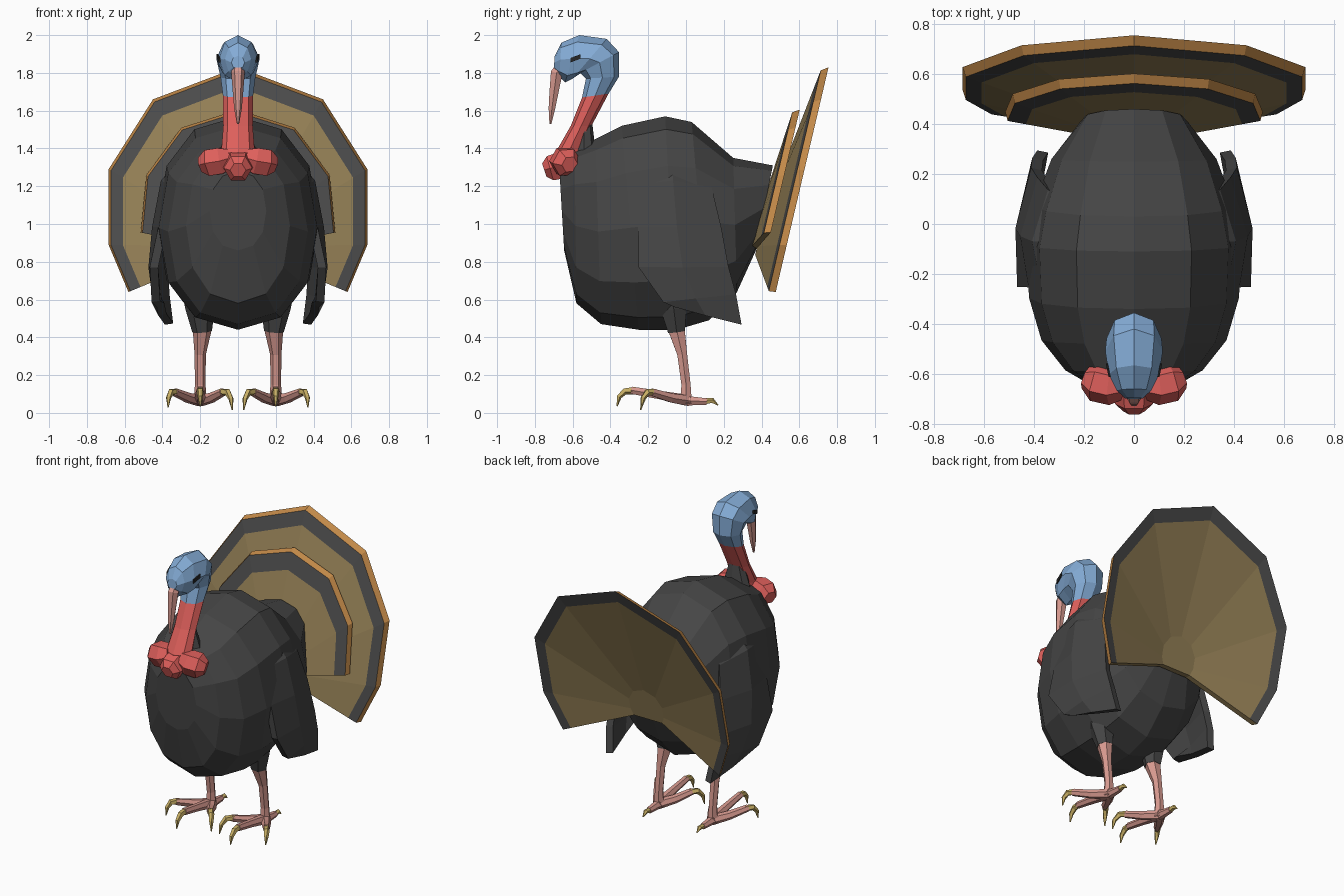
import bpy, bmesh, math
from mathutils import Vector


def material(name, rgb):
    m = bpy.data.materials.new(name)
    m.diffuse_color = (*rgb, 1)
    return m


FEATHER = material("charcoal feather", (0.06, 0.06, 0.06))
BAND = material("dark tail band", (0.07, 0.07, 0.07))
TAN = material("olive tan", (0.29, 0.21, 0.09))
ORANGE = material("copper edge", (0.56, 0.26, 0.068))
RED = material("wattle red", (0.73, 0.115, 0.105))
BLUE = material("head blue", (0.23, 0.41, 0.67))
PINK = material("leg pink", (0.68, 0.32, 0.275))
CLAW = material("claw yellow", (0.58, 0.43, 0.13))
EYE = material("eye black", (0.02, 0.02, 0.02))


def finish(name, bm, mats, mirror=False, solid=0):
    bmesh.ops.recalc_face_normals(bm, faces=bm.faces)
    me = bpy.data.meshes.new(name)
    bm.to_mesh(me)
    bm.free()
    for m in mats:
        me.materials.append(m)
    ob = bpy.data.objects.new(name, me)
    bpy.context.collection.objects.link(ob)
    if solid:
        s = ob.modifiers.new("thickness", 'SOLIDIFY')
        s.thickness, s.offset = solid, 0
    if mirror:
        ob.modifiers.new("mirror", 'MIRROR').use_mirror_merge = False
    return ob


def skin(bm, rings, mat_rule=lambda i: 0):
    """Bridge successive closed rings of points and cap both ends."""
    vs = [[bm.verts.new(p) for p in r] for r in rings]
    n = len(vs[0])
    for i in range(len(vs) - 1):
        for j in range(n):
            k = (j + 1) % n
            f = bm.faces.new((vs[i][j], vs[i][k], vs[i + 1][k], vs[i + 1][j]))
            f.material_index = mat_rule(i)
    bm.faces.new(vs[0]).material_index = mat_rule(0)
    bm.faces.new(vs[-1]).material_index = mat_rule(len(vs) - 2)


def full(v, power):
    return math.copysign(abs(v) ** power, v) if abs(v) > 1e-6 else 0


def loft(name, rows, sides, mats, rule=lambda i: 0, power=1.0):
    """Rows: (y, z of one end), (y, z of the other end), half width."""
    rings = []
    for ya, za, yb, zb, w in rows:
        a, b = Vector((0, ya, za)), Vector((0, yb, zb))
        rings.append([(a + b) / 2 + (a - b) / 2 * full(math.cos(t), power)
                      + Vector((w * full(math.sin(t), power), 0, 0))
                      for t in (math.tau * i / sides for i in range(sides))])
    bm = bmesh.new()
    skin(bm, rings, rule)
    return finish(name, bm, mats)


def tube(bm, pts, sides=6):
    """Tapered limb through (x, y, z, radius) points."""
    ps = [Vector(p[:3]) for p in pts]
    rings = []
    for i, p in enumerate(ps):
        d = ps[min(i + 1, len(ps) - 1)] - ps[max(i - 1, 0)]
        ref = Vector((1, 0, 0)) if abs(d.normalized().x) < 0.9 else Vector((0, 1, 0))
        u = d.cross(ref).normalized()
        v = d.cross(u).normalized()
        rings.append([p + pts[i][3] * (u * math.cos(t) + v * math.sin(t))
                      for t in (math.tau * (j + 0.5) / sides for j in range(sides))])
    skin(bm, rings)


def limbs(name, paths, mat, mirror=True, sides=6):
    bm = bmesh.new()
    for p in paths:
        tube(bm, p, sides)
    return finish(name, bm, [mat], mirror)


# Body
loft("body", [
    (-0.67, 1.28, -0.645, 0.86, 0.15), (-0.59, 1.40, -0.58, 0.58, 0.275),
    (-0.48, 1.45, -0.45, 0.47, 0.37), (-0.34, 1.52, -0.25, 0.44, 0.42),
    (-0.11, 1.57, -0.05, 0.44, 0.43), (0.03, 1.54, 0.12, 0.49, 0.40),
    (0.25, 1.35, 0.27, 0.64, 0.33), (0.46, 1.31, 0.37, 0.86, 0.21)], 12, [FEATHER], power=0.9)

# Neck base, then neck and head in red and blue
loft("neck_base", [(-0.60, 1.30, -0.48, 1.40, 0.11), (-0.58, 1.54, -0.497, 1.54, 0.045)],
     8, [FEATHER])
loft("neck_and_head", [
    (-0.68, 1.26, -0.56, 1.27, 0.085), (-0.69, 1.38, -0.545, 1.40, 0.088),
    (-0.61, 1.52, -0.50, 1.52, 0.078), (-0.55, 1.67, -0.41, 1.69, 0.08),
    (-0.53, 1.77, -0.355, 1.78, 0.092), (-0.56, 1.80, -0.355, 1.91, 0.11),
    (-0.60, 1.77, -0.42, 1.98, 0.115), (-0.64, 1.75, -0.565, 2.0, 0.10),
    (-0.67, 1.78, -0.66, 1.96, 0.07), (-0.70, 1.82, -0.695, 1.89, 0.035)],
    8, [RED, BLUE], lambda i: 0 if i < 3 else 1)

# Snood hanging over the face
limbs("snood", [[(0, -0.65, 1.85, 0.03), (0, -0.685, 1.80, 0.036), (0, -0.70, 1.69, 0.027),
                 (0, -0.71, 1.61, 0.02), (0, -0.718, 1.53, 0.006)]], PINK, mirror=False)

# Wattles: faceted lobes growing out of the neck
limbs("wattle_side", [[(0.04, -0.645, 1.35, 0.055), (0.09, -0.645, 1.335, 0.08),
                       (0.155, -0.63, 1.325, 0.08), (0.195, -0.615, 1.315, 0.045)]], RED)
limbs("wattle_centre", [[(0, -0.61, 1.34, 0.055), (0, -0.66, 1.31, 0.083),
                         (0, -0.72, 1.295, 0.076), (0, -0.75, 1.285, 0.042)]], RED, mirror=False)

# Eyes as thin slanted plates lying on the head
bm = bmesh.new()
bmesh.ops.create_cube(bm, size=1)
for v in bm.verts:
    x, y, z = v.co
    v.co = (0.103 + x * 0.008 + y * 0.011, -0.585 + y * 0.055, 1.877 + z * 0.024 + y * 0.02)
finish("eye", bm, [EYE], True)

# Wings: sheet of rows, each front, middle and back point, flush with the shoulders
wing_rows = [
    ((0.22, -0.20, 1.37), (0.24, -0.08, 1.39), (0.22, 0.06, 1.33)),
    ((0.35, -0.25, 1.20), (0.388, -0.07, 1.22), (0.325, 0.13, 1.18)),
    ((0.40, -0.25, 0.98), (0.433, -0.05, 0.98), (0.365, 0.18, 0.98)),
    ((0.445, -0.25, 0.77), (0.452, -0.02, 0.77), (0.39, 0.22, 0.77)),
    ((0.435, -0.12, 0.59), (0.43, 0.05, 0.61), (0.385, 0.26, 0.63)),
    ((0.41, -0.06, 0.57), (0.40, 0.10, 0.52), (0.365, 0.29, 0.47))]
bm = bmesh.new()
grid = [[bm.verts.new(p) for p in r] for r in wing_rows]
for i in range(len(grid) - 1):
    for j in range(2):
        bm.faces.new((grid[i][j], grid[i][j + 1], grid[i + 1][j + 1], grid[i + 1][j]))
finish("wing", bm, [FEATHER], True, 0.045)


def fan(name, half, apex, plane_y, band, depth):
    """Dished tail fan: half rim outline (x, z), pushed-forward apex, leaning plane."""
    outline = [(-x, z) for x, z in reversed(half[1:])] + half
    rim = [Vector((x, plane_y + 0.235 * (z - 0.64), z)) for x, z in outline]
    hub = Vector(apex)
    lift = Vector((0, -depth, 0))
    bm = bmesh.new()
    # front hub, front band, front edge, rim, back band, back hub
    rows = [[bm.verts.new(hub.lerp(p, t) + lift * k) for p in rim]
            for t, k in ((0.18, 1), (band, 1), (0.982, 1), (1, 0), (band + 0.02, 0), (0.18, 0))]
    for i, m in enumerate((0, 1, 2, 1, 0)):
        for j in range(len(rim) - 1):
            f = bm.faces.new((rows[i][j], rows[i][j + 1], rows[i + 1][j + 1], rows[i + 1][j]))
            f.material_index = m
    # hub plates and lower edges
    bm.faces.new(rows[0])
    bm.faces.new(rows[-1])
    bm.faces.new((rows[0][0], rows[0][-1], rows[-1][-1], rows[-1][0]))
    for j in (0, -1):
        bm.faces.new([r[j] for r in rows])
    finish(name, bm, [TAN, BAND, ORANGE])


# Tail fans
fan("tail_outer_fan", [(0, 1.83), (0.45, 1.66), (0.685, 1.29), (0.685, 0.89), (0.58, 0.64)],
    (0, 0.385, 0.88), 0.475, 0.89, 0.035)
fan("tail_inner_fan", [(0, 1.605), (0.30, 1.51), (0.485, 1.26), (0.515, 0.955)],
    (0, 0.355, 0.85), 0.375, 0.84, 0.035)

# Legs
limbs("thigh", [[(0.20, -0.08, 0.66, 0.10), (0.20, -0.065, 0.55, 0.078),
                 (0.19, -0.05, 0.43, 0.052)]], FEATHER)
limbs("shank", [[(0.19, -0.05, 0.44, 0.05), (0.20, -0.02, 0.31, 0.03),
                 (0.20, 0, 0.15, 0.028), (0.20, 0, 0.05, 0.036)]], PINK)

# Toes and claws: three forward, one back
limbs("toes", [
    [(0.20, 0.02, 0.065, 0.034), (0.20, -0.14, 0.095, 0.026), (0.20, -0.29, 0.12, 0.022)],
    [(0.20, 0.01, 0.065, 0.032), (0.265, -0.08, 0.08, 0.028), (0.335, -0.18, 0.11, 0.022)],
    [(0.20, 0.01, 0.065, 0.032), (0.14, -0.08, 0.08, 0.028), (0.08, -0.18, 0.11, 0.022)],
    [(0.20, -0.01, 0.065, 0.03), (0.20, 0.11, 0.06, 0.02)]], PINK)
limbs("claws", [
    [(0.20, -0.27, 0.12, 0.021), (0.20, -0.325, 0.115, 0.019), (0.20, -0.355, 0.085, 0.014),
     (0.20, -0.365, 0.035, 0.003)],
    [(0.325, -0.165, 0.11, 0.021), (0.355, -0.205, 0.11, 0.019), (0.368, -0.225, 0.08, 0.014),
     (0.37, -0.235, 0.03, 0.003)],
    [(0.09, -0.165, 0.11, 0.021), (0.055, -0.205, 0.11, 0.019), (0.037, -0.23, 0.075, 0.014),
     (0.03, -0.24, 0.015, 0.003)],
    [(0.20, 0.10, 0.06, 0.018), (0.20, 0.14, 0.065, 0.015), (0.20, 0.17, 0.04, 0.003)]],
    CLAW, sides=5)
